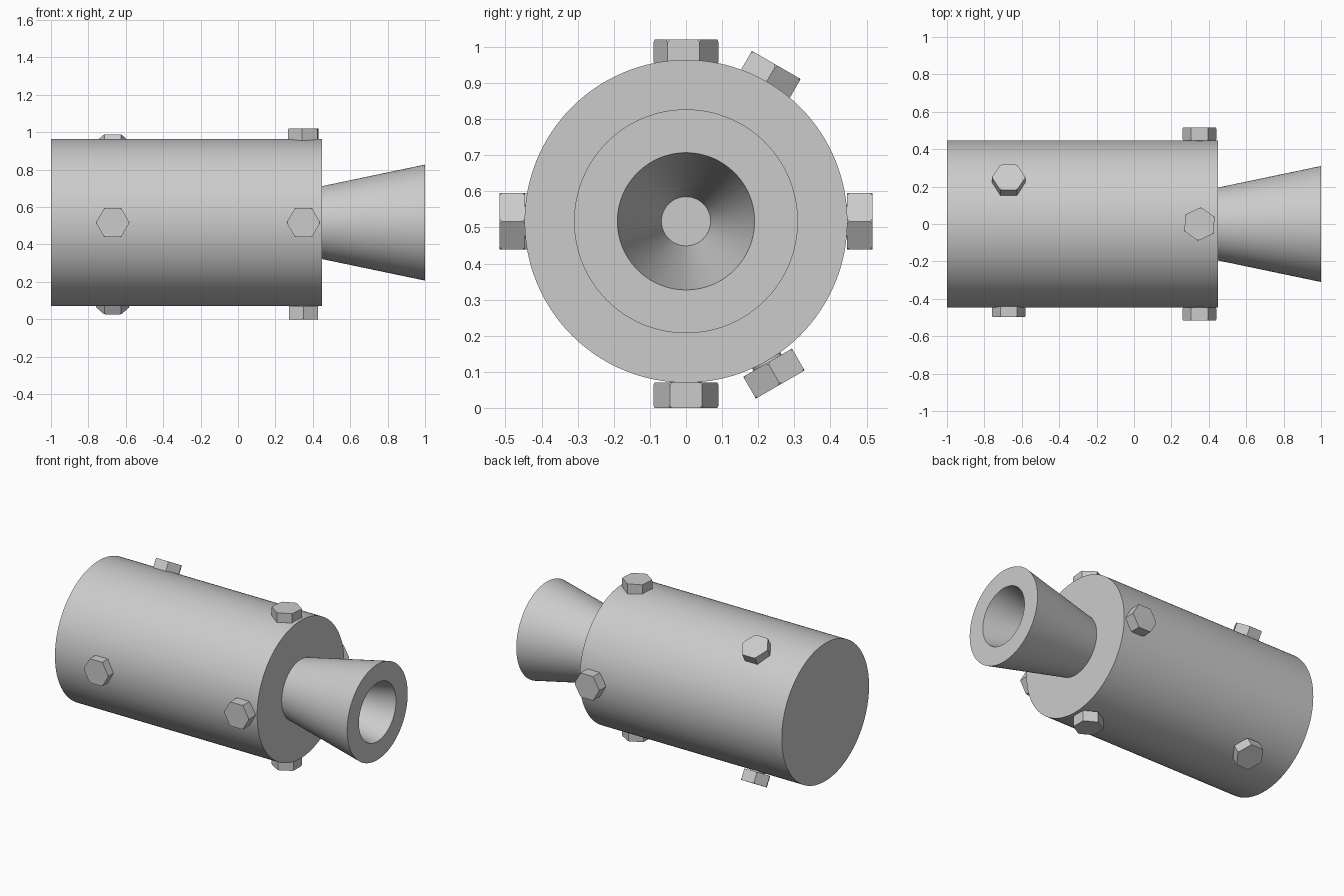
import bpy
import bmesh
from math import radians, pi
from mathutils import Matrix, Vector

AXIS_Z = 0.517
BODY_R = 0.447

default = bpy.data.objects.get("Cube")
if default:
    bpy.data.objects.remove(default, do_unlink=True)

grey = bpy.data.materials.new("plain grey")
grey.use_nodes = True
colour = (0.6, 0.6, 0.6, 1)
grey.diffuse_color = colour
grey.node_tree.nodes["Principled BSDF"].inputs["Base Color"].default_value = colour


def finish(bm, name, smooth=False):
    """Turn a bmesh into a named, coloured object."""
    bmesh.ops.recalc_face_normals(bm, faces=bm.faces)
    mesh = bpy.data.meshes.new(name)
    bm.to_mesh(mesh)
    bm.free()
    mesh.materials.append(grey)
    obj = bpy.data.objects.new(name, mesh)
    bpy.context.collection.objects.link(obj)
    if smooth:
        bpy.ops.object.select_all(action='DESELECT')
        obj.select_set(True)
        bpy.context.view_layer.objects.active = obj
        bpy.ops.object.shade_smooth_by_angle(angle=radians(30))
    return obj


def lathe(name, profile, steps=128):
    """Spin (x, radius) points about the long axis."""
    bm = bmesh.new()
    verts = [bm.verts.new((x, 0, AXIS_Z + r)) for x, r in profile]
    edges = [bm.edges.new(pair) for pair in zip(verts, verts[1:])]
    bmesh.ops.spin(bm, geom=verts + edges, cent=(0, 0, AXIS_Z), axis=(1, 0, 0),
                   angle=2 * pi, steps=steps)
    bmesh.ops.remove_doubles(bm, verts=bm.verts, dist=1e-5)
    return finish(bm, name, smooth=True)


def bolt(name, x, angle, reach, twist=0):
    """Hex head and shank pointing outwards; angle runs from +y towards +z."""
    bm = bmesh.new()
    height = 0.07
    bmesh.ops.create_cone(bm, cap_ends=True, segments=6, radius1=0.09, radius2=0.09,
                          depth=height, matrix=Matrix.Translation((0, 0, reach - height / 2)))
    # Small nicks on the corners of the head
    bmesh.ops.bevel(bm, geom=bm.verts[:], offset=0.007, affect='VERTICES', segments=1)
    bmesh.ops.create_cone(bm, cap_ends=True, segments=24, radius1=0.045, radius2=0.045,
                          depth=0.1, matrix=Matrix.Translation((0, 0, reach - 0.1)))
    a = radians(angle)
    out = Matrix.Rotation(a - pi / 2, 4, 'X')
    place = Matrix.Translation(Vector((x, 0, AXIS_Z)))
    # An unturned head has corners along y
    bm.transform(place @ out @ Matrix.Rotation(radians(twist), 4, 'Z'))
    return finish(bm, name)


# Main drum
lathe("drum_body", [(-1, 0), (-1, BODY_R), (0.45, BODY_R), (0.45, 0)])

# Flared nozzle with a tapering bore
lathe("nozzle", [(0.44, 0.193), (1, 0.31), (1, 0.19), (0.452, 0.068), (0.452, 0)])

# Four bolts around the nozzle end: angle, reach, twist
front_bolts = {
    "top": (90, 0.503, -5), "bottom": (-90, 0.517, 0),
    "left_side": (0, 0.516, 30), "right_side": (180, 0.516, 30),
}
for side, (angle, reach, twist) in front_bolts.items():
    bolt("nozzle_end_bolt_" + side, 0.35, angle, reach, twist)

# Three bolts around the closed end
rear_bolts = {"front": (180, 0.498), "upper_back": (60, 0.5), "lower_back": (-60, 0.522)}
for side, (angle, reach) in rear_bolts.items():
    bolt("closed_end_bolt_" + side, -0.67, angle, reach, 30)
